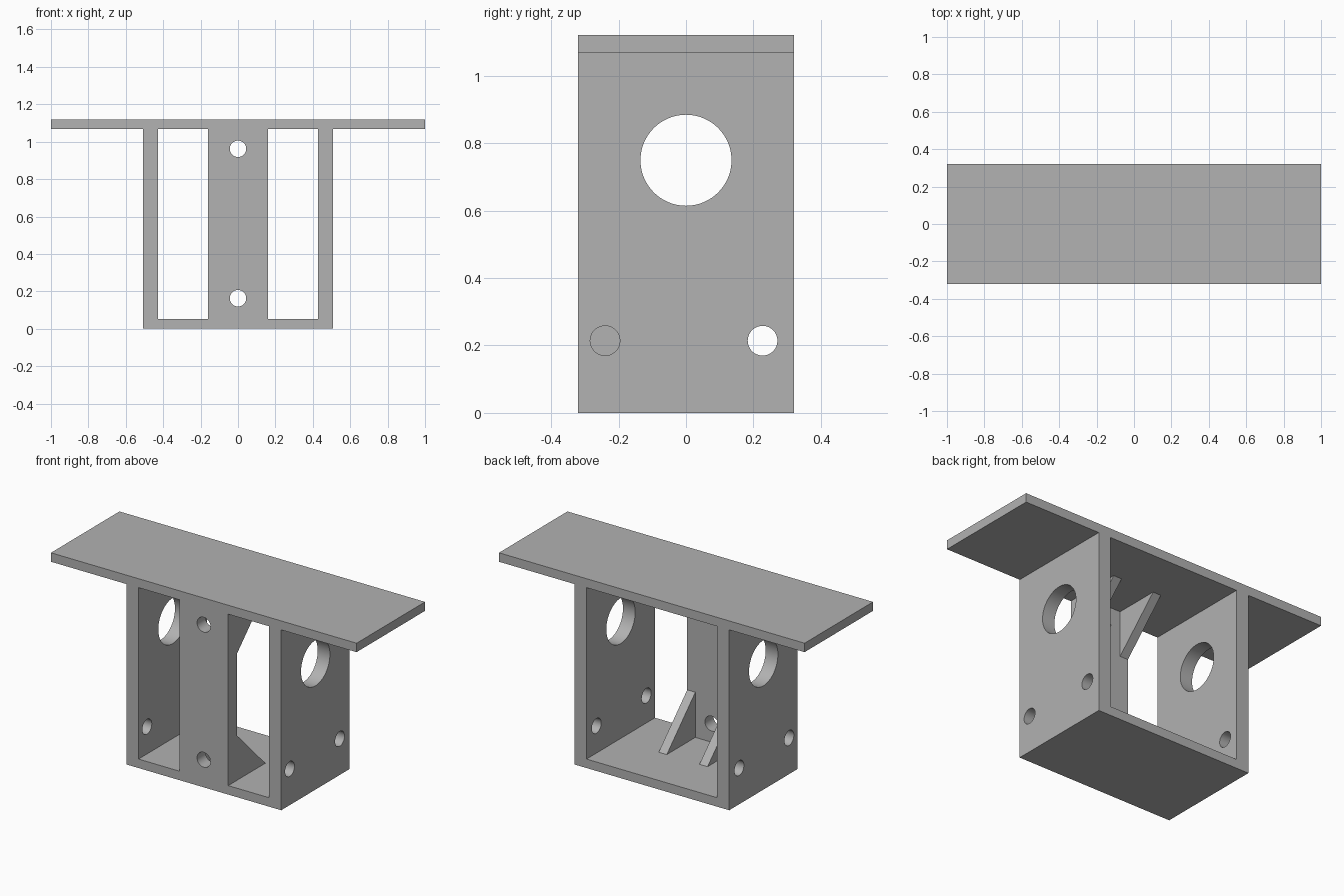
import bpy
import bmesh
import math
from mathutils import Matrix, Vector

cube = bpy.data.objects.get("Cube")
if cube:
    bpy.data.objects.remove(cube, do_unlink=True)

# Main dimensions
HEIGHT, DEPTH, SHEET = 1.12, 0.32, 0.053
WALL_IN, WALL_OUT = 0.427, 0.507
POST_HALF, POST_BACK = 0.16, -0.24
GUSSET = 0.267

grey = bpy.data.materials.new("plain_grey")
grey.use_nodes = True
colour = (0.445, 0.445, 0.445, 1)
grey.diffuse_color = colour
grey.node_tree.nodes["Principled BSDF"].inputs["Base Color"].default_value = colour


def finish(name, bm):
    """Turn a bmesh into a named, coloured object."""
    bmesh.ops.recalc_face_normals(bm, faces=bm.faces)
    mesh = bpy.data.meshes.new(name)
    bm.to_mesh(mesh)
    bm.free()
    mesh.materials.append(grey)
    obj = bpy.data.objects.new(name, mesh)
    bpy.context.collection.objects.link(obj)
    return obj


def box(name, low, high):
    low, high = Vector(low), Vector(high)
    bm = bmesh.new()
    matrix = Matrix.Translation((low + high) / 2) @ Matrix.Diagonal((*(high - low), 1))
    bmesh.ops.create_cube(bm, size=1, matrix=matrix)
    return finish(name, bm)


def drill(obj, axis, holes):
    """Cut round through holes, given as (centre, radius), along an axis."""
    turn = Matrix.Rotation(math.pi / 2, 4, "Y" if axis == "X" else "X")
    bm = bmesh.new()
    for centre, radius in holes:
        bmesh.ops.create_cone(bm, cap_ends=True, segments=64, radius1=radius,
                              radius2=radius, depth=0.3,
                              matrix=Matrix.Translation(centre) @ turn)
    cutter = finish("hole_cutter", bm)
    cutter.hide_render = True
    mod = obj.modifiers.new("holes", "BOOLEAN")
    mod.operation, mod.solver, mod.object = "DIFFERENCE", "EXACT", cutter
    bpy.ops.object.select_all(action="DESELECT")
    bpy.context.view_layer.objects.active = obj
    obj.select_set(True)
    bpy.ops.object.modifier_apply(modifier=mod.name)
    bpy.data.objects.remove(cutter, do_unlink=True)
    bpy.ops.object.shade_smooth_by_angle(angle=math.radians(30))


def gusset(name, x, z, up):
    """Triangular brace behind the post, rising or hanging from height z."""
    bm = bmesh.new()
    profile = [(POST_BACK, z), (POST_BACK + GUSSET, z), (POST_BACK, z + up * GUSSET)]
    face = bm.faces.new([bm.verts.new((x, y, h)) for y, h in profile])
    side = bmesh.ops.extrude_face_region(bm, geom=[face])["geom"]
    bmesh.ops.translate(bm, vec=(SHEET, 0, 0),
                        verts=[v for v in side if isinstance(v, bmesh.types.BMVert)])
    return finish(name, bm)


# Wide top plate and narrower base
box("top_plate", (-1, -DEPTH, HEIGHT - SHEET), (1, DEPTH, HEIGHT))
box("base_plate", (-WALL_OUT, -DEPTH, 0), (WALL_OUT, DEPTH, SHEET))

# Side walls with one large and two small holes each
for side, name in ((1, "left"), (-1, "right")):
    ends = sorted((side * WALL_IN, side * WALL_OUT))
    wall = box(name + "_wall", (ends[0], -DEPTH, SHEET), (ends[1], DEPTH, HEIGHT - SHEET))
    mid = sum(ends) / 2
    drill(wall, "X", [((mid, 0, 0.749), 0.135),
                      ((mid, -0.24, 0.214), 0.044),
                      ((mid, 0.227, 0.214), 0.044)])

# Front post with two screw holes
post = box("front_post", (-POST_HALF, -DEPTH, SHEET), (POST_HALF, POST_BACK, HEIGHT - SHEET))
drill(post, "Y", [((0, -0.28, z), 0.044) for z in (0.163, 0.962)])

# Four braces behind the post
for name, x in (("right", -POST_HALF), ("left", POST_HALF - SHEET)):
    gusset(name + "_lower_brace", x, SHEET, 1)
    gusset(name + "_upper_brace", x, HEIGHT - SHEET, -1)
